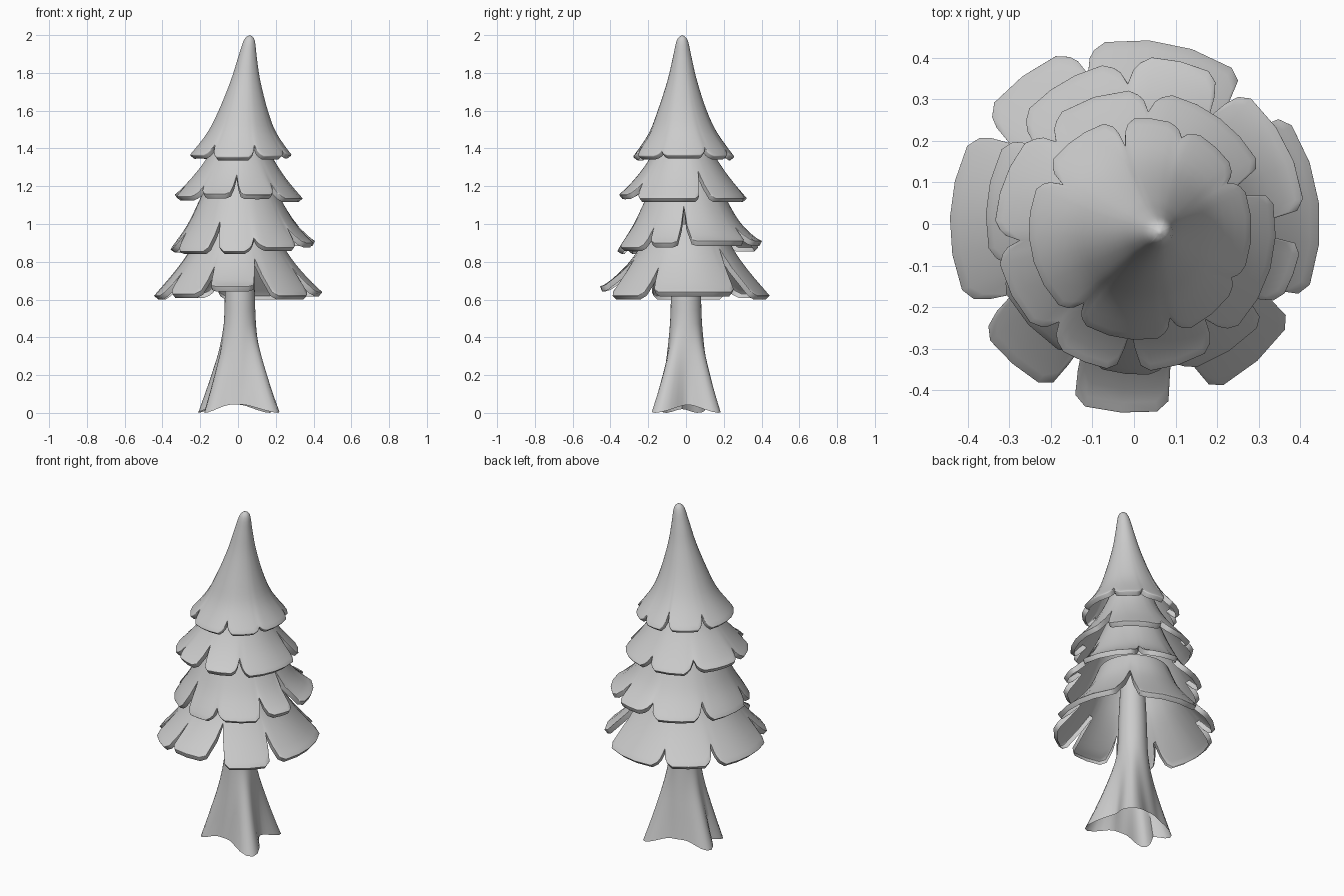
import bpy, bmesh
from math import sin, cos, radians, exp

if "Cube" in bpy.data.objects:
    bpy.data.objects.remove(bpy.data.objects["Cube"])


def curve(pts, t):
    """Catmull-Rom point on a short list of profile tuples, t in 0..1"""
    n = len(pts) - 1
    i = min(int(t * n), n - 1)
    u = t * n - i
    p0, p1, p2, p3 = (pts[max(0, min(n, k))] for k in (i - 1, i, i + 1, i + 2))
    return [0.5 * (2 * b + (c - a) * u + (2 * a - 5 * b + 4 * c - d) * u * u
                   + (3 * b - a - 3 * c + d) * u ** 3)
            for a, b, c, d in zip(p0, p1, p2, p3)]


def finish(bm, name, angle):
    bmesh.ops.remove_doubles(bm, verts=bm.verts, dist=1e-5)
    bmesh.ops.recalc_face_normals(bm, faces=bm.faces)
    me = bpy.data.meshes.new(name)
    bm.to_mesh(me)
    bm.free()
    ob = bpy.data.objects.new(name, me)
    bpy.context.collection.objects.link(ob)
    if sum(p.normal.x * p.center.x + p.normal.y * p.center.y for p in me.polygons) < 0:
        me.flip_normals()
    bpy.ops.object.select_all(action='DESELECT')
    ob.select_set(True)
    bpy.context.view_layer.objects.active = ob
    bpy.ops.object.shade_smooth_by_angle(angle=radians(angle))
    return ob


def skin(bm, rings):
    """Quads between closed columns of vertices"""
    for i, col in enumerate(rings):
        nxt = rings[(i + 1) % len(rings)]
        for j in range(len(col) - 1):
            bm.faces.new((col[j], col[j + 1], nxt[j + 1], nxt[j]))


def tier(name, profile, notches, rows=12):
    """profile: (radius, z, centre x, centre y) from top to hem.
    notches: (angle, depth, half width in degrees, lift of the petal after it)"""
    bm = bmesh.new()
    columns = []                       # angle, end of profile, petal lift
    for k, (a, d, w, lift) in enumerate(notches):
        b, d2, w2, lift2 = notches[(k + 1) % len(notches)]
        if b <= a:
            b += 360
        prev = notches[k - 1][3]
        columns.append((a, 1 - d, (lift + prev) / 2))
        columns.append((a + w * .5, 1 - d * .55, lift))
        columns.append((a + w, 1 - min(.07, d * .3), lift))
        lo, hi = a + w + 4, b - w2 - 4
        n = max(2, round((hi - lo) / 12))
        for f in range(n + 1):
            columns.append((lo + (hi - lo) * f / n, 1, lift))
        columns.append((b - w2, 1 - min(.07, d2 * .3), lift))
        columns.append((b - w2 * .5, 1 - d2 * .55, lift))
    rings = []
    for a, end, lift in columns:
        col = []
        for j in range(rows + 1):
            t = end * j / rows
            r, z, cx, cy = curve(profile, t)
            r = max(r, 0) * (1 + .5 * lift * t ** 4)
            col.append(bm.verts.new((cx + r * cos(radians(a)), cy + r * sin(radians(a)),
                                     z + lift * t ** 4)))
        rings.append(col)
    skin(bm, rings)
    ob = finish(bm, name, 180)
    # single leaf skin with a rounded, folded-in rim
    s = ob.modifiers.new("rim", 'SOLIDIFY')
    s.thickness, s.offset, s.use_rim_only = .03, -1, True
    b = ob.modifiers.new("soft_rim", 'BEVEL')
    b.width, b.segments, b.limit_method, b.angle_limit = .013, 3, 'ANGLE', radians(55)
    return ob


# Foliage, top to bottom
tier("foliage_top",
     [(0, 2.0, .062, -.02), (.028, 1.975, .06, -.02), (.05, 1.88, .05, -.02),
      (.078, 1.76, .04, -.02), (.13, 1.6, .028, -.02), (.185, 1.475, .02, -.015),
      (.27, 1.355, .015, -.012)],
     [(-128, .09, 5, 0), (-72, .09, 5, .005), (-28, .05, 5, .01), (28, .07, 5, .005),
      (66, .06, 5, 0), (101, .12, 4, .01), (150, .10, 5, .01)], rows=22)

tier("foliage_upper",
     [(.12, 1.47, .01, -.015), (.175, 1.35, .01, -.015), (.25, 1.24, .005, -.015),
      (.338, 1.135, .005, -.015)],
     [(-175, .22, 5, .01), (-130, .2, 5, .025), (-93, .38, 5, .02), (-52, .25, 5, 0),
      (21, .45, 6, .0), (84, .2, 5, .0), (132, .2, 6, .02)])

tier("foliage_middle",
     [(.155, 1.27, .01, 0), (.215, 1.13, .012, 0), (.29, .99, .017, .005),
      (.382, .875, .022, .014)],
     [(-160, .25, 5, -.02), (-114, .4, 5, -.02), (-79, .18, 5, .0), (-36, .3, 4, .025),
      (-3, .58, 6, .035), (57, .3, 5, .035), (96, .2, 5, .0), (145, .25, 5, -.01)])

tier("foliage_bottom",
     [(.195, 1.0, 0, 0), (.25, .87, 0, 0), (.33, .755, 0, 0), (.445, .62, 0, 0)],
     [(-150, .3, 5, .01), (-113, .38, 4, .05), (-72, .5, 7, .0), (-27, .36, 4, .02),
      (45, .66, 9, .0), (107, .2, 4, .01), (147, .25, 4, .0)])

# Trunk with flared root lobes, open underneath
lobes = [(-38, .27), (46, .24), (162, .22), (212, .205)]
core = [(.135, 0), (.125, .1), (.112, .22), (.095, .36), (.083, .5), (.078, .68), (.065, .95)]
bm = bmesh.new()
rings = []
N, R = 48, 16
for i in range(N):
    a = 360 * i / N
    weight = []
    for la, lr in lobes:
        d = (a - la + 180) % 360 - 180
        weight.append((exp(-(d / 22) ** 2), lr))
    w = min(1, sum(x for x, _ in weight))
    reach = max(x * (lr - .135) for x, lr in weight)
    col = []
    for j in range(R + 1):
        t = (j / R) ** 1.2
        r, z = curve(core, t)
        r += reach * max(0, 1 - z / .5) ** 1.5
        z += .045 * (1 - w) * max(0, 1 - z / .3) ** 2
        x = .01 * min(1, z / .3)
        col.append(bm.verts.new((x + r * cos(radians(a)), r * sin(radians(a)), z)))
    rings.append(col)
skin(bm, rings)
finish(bm, "trunk", 50)
